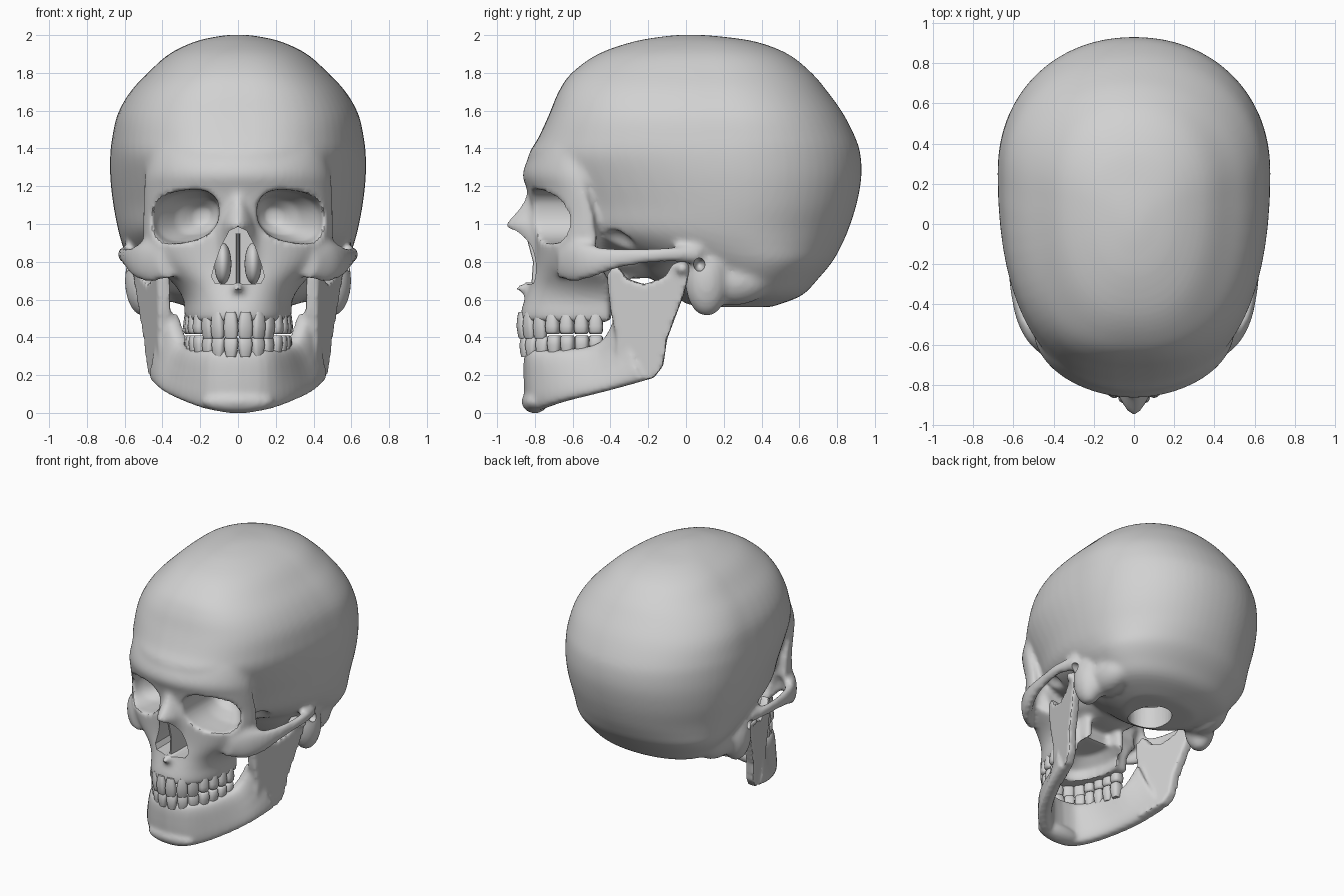
import bpy, bmesh, math
from mathutils import Matrix, Vector

if "Cube" in bpy.data.objects:
    bpy.data.objects.remove(bpy.data.objects["Cube"], do_unlink=True)

bone = bpy.data.materials.new("bone grey")
bone.use_nodes = True
GREY = (0.64, 0.64, 0.64, 1)
bone.diffuse_color = GREY
for node in bone.node_tree.nodes:
    if node.type == 'BSDF_PRINCIPLED':
        node.inputs["Base Color"].default_value = GREY


def power(v, n):
    return math.copysign(abs(v) ** (2 / n), v)


def refine(rows, steps=4):
    """Catmull-Rom between rows of numbers."""
    out, last = [], len(rows) - 1
    for i in range(last):
        a, b, c, d = (rows[min(max(j, 0), last)] for j in range(i - 1, i + 3))
        for k in range(steps):
            t = k / steps
            out.append([q + t * (r - p + t * (2 * p - 5 * q + 4 * r - s + t * (3 * (q - r) + s - p))) / 2
                        for p, q, r, s in zip(a, b, c, d)])
    return out + [list(rows[-1])]


def loft(bm, rings):
    loops = [[bm.verts.new(p) for p in ring] for ring in rings]
    n = len(loops[0])
    for a, b in zip(loops, loops[1:]):
        for i in range(n):
            j = (i + 1) % n
            bm.faces.new((a[i], a[j], b[j], b[i]))
    bm.faces.new(loops[0][::-1])
    bm.faces.new(loops[-1])


def ball(bm, centre, radii):
    matrix = Matrix.Translation(centre) @ Matrix.Diagonal((*radii, 1))
    bmesh.ops.create_uvsphere(bm, u_segments=32, v_segments=20, radius=1, matrix=matrix)


def ring(centre, u, v, n=2, count=24):
    """Superellipse around a centre with half axes u and v."""
    c, u, v = Vector(centre), Vector(u), Vector(v)
    turns = [math.tau * i / count for i in range(count)]
    return [c + u * power(math.cos(t), n) + v * power(math.sin(t), n) for t in turns]


def skull_slice(z, front, back, w, square):
    """Horizontal slice, squarer or rounder at the front than at the back."""
    mid = front + 0.62 * (back - front)
    pts = []
    for i in range(64):
        t = math.tau * i / 64
        n = 2.1 if math.sin(t) > 0 else square
        s = power(math.sin(t), n)
        pts.append((w * power(math.cos(t), n), mid + s * (back - mid if s > 0 else mid - front), z))
    return pts


def face_slice(z, front, w, back, n):
    angles = [math.pi * i / 28 for i in range(29)]
    return [(w * power(math.cos(t), n), back - (back - front) * power(max(math.sin(t), 0), n), z)
            for t in angles]


def finish(name, bm, material=True):
    bmesh.ops.recalc_face_normals(bm, faces=bm.faces)
    mesh = bpy.data.meshes.new(name)
    bm.to_mesh(mesh)
    bm.free()
    obj = bpy.data.objects.new(name, mesh)
    bpy.context.collection.objects.link(obj)
    if material:
        mesh.materials.append(bone)
    return obj


def bake(obj):
    graph = bpy.context.evaluated_depsgraph_get()
    mesh = bpy.data.meshes.new_from_object(obj.evaluated_get(graph))
    obj.modifiers.clear()
    obj.data = mesh


def fuse(obj, size, rounds):
    mod = obj.modifiers.new("fuse", 'REMESH')
    mod.mode, mod.voxel_size = 'VOXEL', size
    mod = obj.modifiers.new("soften", 'SMOOTH')
    mod.factor, mod.iterations = 0.5, rounds
    bake(obj)


def cut(obj, bm):
    cutter = finish("cutter", bm, False)
    cutter.hide_render = True
    mod = obj.modifiers.new("cut", 'BOOLEAN')
    mod.operation, mod.solver, mod.object = 'DIFFERENCE', 'EXACT', cutter
    bake(obj)
    bpy.data.objects.remove(cutter, do_unlink=True)


def shade(obj, degrees=40):
    if not obj.data.materials:
        obj.data.materials.append(bone)
    obj.data.shade_smooth()
    obj.data.set_sharp_from_angle(angle=math.radians(degrees))


# Braincase: z, front, back, half width, front squareness
bm = bmesh.new()
case = [(.56, .04, .45, .26, 2), (.62, -.07, .61, .43, 2), (.71, -.18, .7, .52, 2), (.8, -.3, .775, .58, 2),
        (.88, -.52, .82, .61, 2), (.97, -.7, .86, .635, 2), (1.1, -.76, .902, .66, 2), (1.24, -.82, .928, .676, 2.1),
        (1.36, -.835, .925, .677, 2.3), (1.45, -.785, .9, .667, 2.5), (1.58, -.725, .835, .638, 2.65),
        (1.7, -.675, .75, .57, 2.65), (1.8, -.605, .665, .477, 2.55), (1.9, -.465, .54, .365, 2.4),
        (1.965, -.28, .37, .23, 2.2), (1.993, -.12, .18, .11, 2), (2.002, -.02, .06, .03, 2)]
loft(bm, [skull_slice(*r) for r in refine(case)])

# Face and upper jaw: z, front, half width, back, squareness
face = [(.48, -.875, .28, -.4, 2.3), (.53, -.875, .285, -.4, 2.3), (.6, -.855, .29, -.4, 2.3),
        (.67, -.83, .33, -.4, 2.3), (.74, -.81, .4, -.43, 2.3), (.8, -.8, .45, -.46, 2.3), (.9, -.8, .5, -.47, 2.2),
        (1.05, -.81, .505, -.49, 2), (1.18, -.84, .5, -.53, 1.9), (1.27, -.865, .49, -.55, 1.9),
        (1.4, -.805, .45, -.57, 2), (1.5, -.73, .4, -.57, 2.2)]
loft(bm, [face_slice(*r) for r in refine(face)])

# Nasal bones
nose = [(1.22, -.835, .07, -.65), (1.12, -.86, .09, -.65), (1, -.955, .12, -.65), (.965, -.935, .13, -.65),
        (.9, -.875, .17, -.65), (.8, -.845, .2, -.65), (.68, -.83, .22, -.65)]
loft(bm, [face_slice(*r, 1.6) for r in refine(nose)])
ball(bm, (0, -.86, .66), (.03, .05, .025))

# Skull base
ball(bm, (0, -.3, .83), (.26, .32, .12))

# Cheekbone and arch: x, y, z, half thickness, half height
arch = [(.36, -.68, .8, .06, .09), (.46, -.6, .8, .055, .11), (.53, -.5, .8, .045, .09),
        (.575, -.38, .815, .032, .06), (.6, -.22, .83, .028, .042), (.605, -.08, .84, .032, .042),
        (.56, .08, .84, .05, .05)]
for side in (1, -1):
    loft(bm, [ring((side * x, y, z), (a, 0, 0), (0, 0, h)) for x, y, z, a, h in refine(arch)])
    # Bony knob behind the ear, and the ridge running back from it
    ball(bm, (side * .5, .11, .7), (.1, .115, .19))
    ball(bm, (side * .43, .25, .7), (.12, .2, .13))
    ball(bm, (side * .14, -.36, .64), (.035, .07, .17))
skull = finish("skull", bm)
fuse(skull, .017, 3)

# Eye sockets, hollows behind the cheekbones, palate hollow
bm = bmesh.new()
socket = [(-1, .29, .19, .139), (-.68, .287, .188, .138), (-.56, .265, .165, .13),
          (-.44, .215, .115, .095), (-.37, .19, .04, .04)]
for side in (1, -1):
    loft(bm, [ring((side * x, y, 1.04), (a, 0, -side * a * .14), (0, 0, h), 2.4, 32)
              for y, x, a, h in socket])
    ball(bm, (side * .45, -.38, .8), (.085, .13, .17))
loft(bm, [ring((0, -.42, z), (.18 * k, 0, 0), (0, .34 * k, 0)) for z, k in ((.4, 1), (.55, .95), (.62, .6))])
cut(skull, bm)
fuse(skull, .016, 4)

# Nose opening and ear canals
bm = bmesh.new()
half = [(.045, .965), (.09, .88), (.125, .78), (.14, .72), (.12, .685), (.03, .68)]
pear = [(0, .985)] + half + [(0, .69)] + [(-x, z) for x, z in reversed(half)]
loft(bm, [[(x, y, z) for x, z in pear] for y in (-1, -.5)])
for side in (1, -1):
    ball(bm, (side * .59, .07, .785), (.09, .03, .035))
cut(skull, bm)

# Hollow braincase and the opening beneath it
bm = bmesh.new()
ball(bm, (0, .2, 1.3), (.58, .58, .6))
cut(skull, bm)
bm = bmesh.new()
loft(bm, [ring((0, .17, z), (.14, 0, 0), (0, .17, 0), 2, 32) for z in (.3, .95)])
cut(skull, bm)
shade(skull)

# Nasal septum and scrolls
bm = bmesh.new()
loft(bm, [ring((0, -.65, z), (.012, 0, 0), (0, d, 0), 4) for z, d in ((.66, .17), (.8, .16), (.95, .2))])
for side in (1, -1):
    ball(bm, (side * .08, -.58, .79), (.045, .1, .11))
shade(finish("nasal_septum", bm))

# Lower jaw: lower edge point, upper edge point
bm = bmesh.new()
body = [(0, -.805, .003, 0, -.815, .335), (.14, -.775, .015, .13, -.785, .335), (.27, -.64, .06, .215, -.66, .335),
        (.38, -.42, .115, .285, -.45, .375), (.44, -.22, .17, .345, -.36, .54)]
body = refine(body)
body = [[-r[0], *r[1:3], -r[3], *r[4:]] for r in body[:0:-1]] + body
low = [Vector(r[:3]) for r in body]
top = [Vector(r[3:]) for r in body]
rings = []
for i in range(len(body)):
    a, b = max(i - 1, 0), min(i + 1, len(body) - 1)
    along = low[b] + top[b] - low[a] - top[a]
    across = Vector((-along.y, along.x, 0)).normalized() * .05
    rings.append(ring((low[i] + top[i]) / 2, across, (top[i] - low[i]) / 2, 3.5))
loft(bm, rings)
ball(bm, (0, -.8, .06), (.19, .07, .062))

# Rear branches of the jaw, drawn from the side: y, z
branch = [(-.36, .135), (-.17, .185), (-.12, .25), (-.1, .39), (-.01, .63), (.02, .75), (-.02, .8), (-.07, .79),
          (-.11, .72), (-.22, .68), (-.31, .71), (-.37, .79), (-.42, .73), (-.4, .55), (-.37, .4)]
for side in (1, -1):
    loft(bm, [[(side * (.475 + .06 * (z - .5) + .3 * (y + .1) + off), y, z) for y, z in branch]
              for off in (-.035, .035)])
    ball(bm, (side * .515, -.02, .765), (.07, .04, .04))
jaw = finish("lower_jaw", bm)
fuse(jaw, .014, 5)
shade(jaw)


def tooth_row(name, rx, ry, levels, lift):
    """Fourteen teeth spaced evenly along the dental arch; levels are z and size."""
    bm = bmesh.new()
    fine = [Vector((rx * math.sin(t), -.44 - ry * math.cos(t), 0))
            for t in (math.pi * (i / 400 - .5) for i in range(401))]
    run = [0]
    for a, b in zip(fine, fine[1:]):
        run.append(run[-1] + (b - a).length)
    pitch = run[-1] / 14
    for k in range(14):
        i = next(i for i, r in enumerate(run) if r >= (k + .5) * pitch)
        along = (fine[i + 1] - fine[i - 1]).normalized()
        out = Vector((along.y, -along.x, 0))
        molar = min(k, 13 - k) < 4
        deep = .042 if molar else .03
        rings = []
        for j, (z, size) in enumerate(levels):
            z += lift if molar and j > 2 else 0
            rings.append(ring(fine[i] + Vector((0, 0, z)), along * pitch * .5 * size,
                              out * deep * size * (1 if molar or j < 3 else .75), 2.8, 16))
        loft(bm, rings)
    shade(finish(name, bm), 60)


# Teeth
tooth_row("upper_teeth", .25, .43, [(.535, .65), (.51, .85), (.46, 1), (.41, .96), (.395, .75)], .022)
tooth_row("lower_teeth", .245, .415, [(.295, .65), (.32, .85), (.36, 1), (.395, .96), (.405, .75)], .005)
